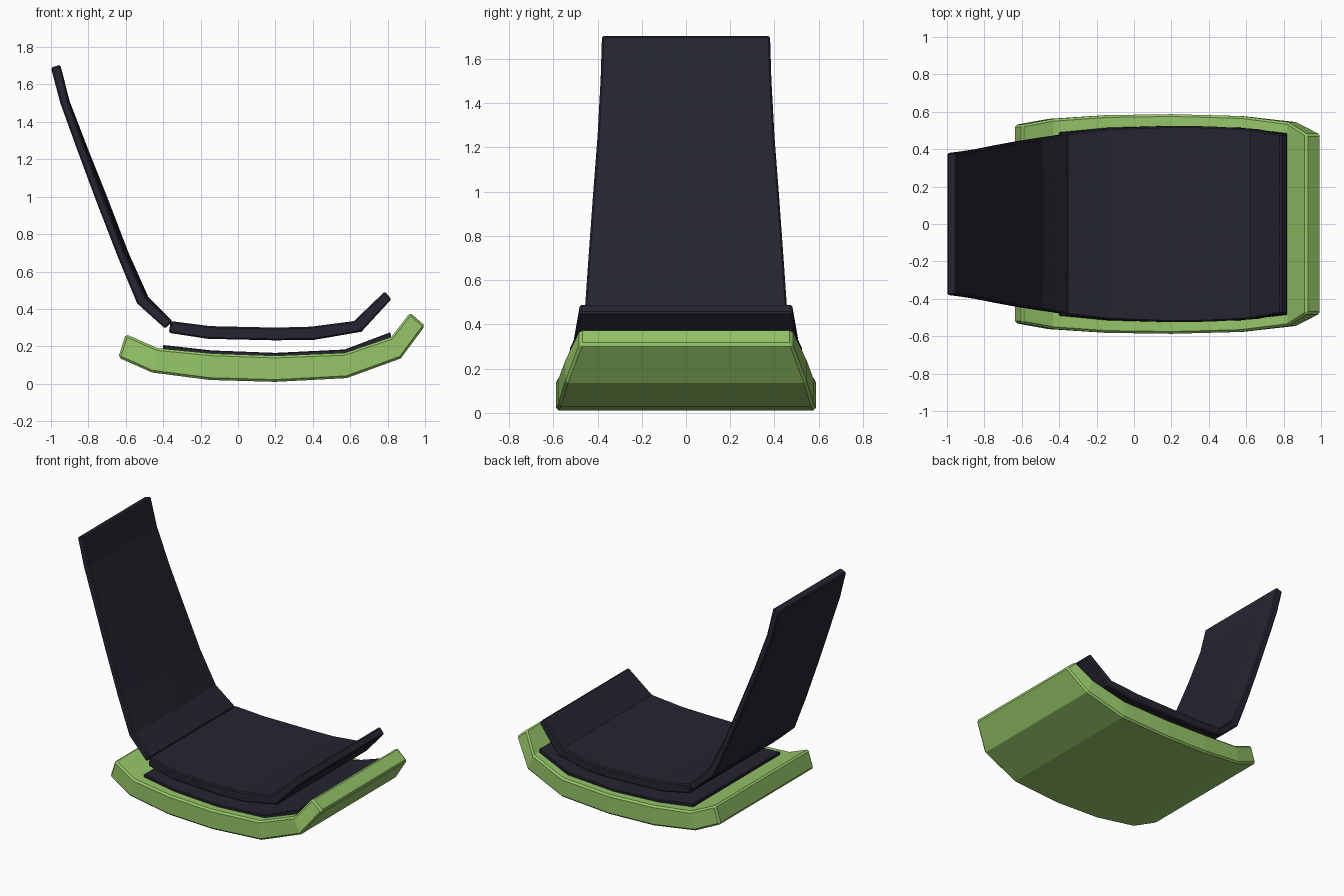
import bpy, bmesh
from mathutils import Vector


def material(name, colour):
    m = bpy.data.materials.new(name)
    m.diffuse_color = (*colour, 1.0)
    return m


green = material("leaf_green", (0.305, 0.565, 0.14))
dark = material("dark_slate", (0.018, 0.018, 0.03))

COLUMNS = (-1.0, -0.6, 0.0, 0.6, 1.0)


def curved_slab(name, stations, mat, bevel):
    """Loft a slab along x. Station: lower x, z, upper x, z, half width, forward bow."""
    bm = bmesh.new()
    rings = []
    for bx, bz, tx, tz, half, bow in stations:
        up = Vector((tx - bx, 0, tz - bz)).normalized()
        low, top = [], []
        for c in COLUMNS:
            shift = up * bow * (1 - c * c)
            low.append(bm.verts.new(Vector((bx, c * half, bz)) + shift))
            # upper edge sits back by the bow so the middle reaches the profile
            top.append(bm.verts.new(Vector((tx, c * half, tz)) + shift - up * bow))
        rings.append(low + top[::-1])
    n = len(rings[0])
    for a, b in zip(rings, rings[1:]):
        for i in range(n):
            j = (i + 1) % n
            bm.faces.new((a[i], a[j], b[j], b[i]))
    k = len(COLUMNS)
    for r in (rings[0], rings[-1]):
        for i in range(k - 1):
            bm.faces.new((r[i], r[i + 1], r[n - 2 - i], r[n - 1 - i]))
    bmesh.ops.recalc_face_normals(bm, faces=bm.faces)
    mesh = bpy.data.meshes.new(name)
    bm.to_mesh(mesh)
    bm.free()
    mesh.materials.append(mat)
    obj = bpy.data.objects.new(name, mesh)
    bpy.context.collection.objects.link(obj)
    mod = obj.modifiers.new("edge_chamfer", "BEVEL")
    mod.width = bevel
    mod.segments = 1
    mod.limit_method = "ANGLE"
    mod.angle_limit = 0.9
    return obj


# Curved rocker base with an upturned front lip
curved_slab("base", [
    (-0.64, 0.14, -0.60, 0.265, 0.53, 0),
    (-0.46, 0.06, -0.43, 0.19, 0.562, 0),
    (-0.15, 0.02, -0.14, 0.162, 0.582, 0),
    (0.20, 0.01, 0.20, 0.15, 0.587, 0),
    (0.58, 0.03, 0.57, 0.165, 0.577, 0),
    (0.87, 0.135, 0.82, 0.25, 0.545, 0),
    (1.00, 0.31, 0.92, 0.38, 0.48, 0),
], green, 0.012)

# Thin liner resting on the base
curved_slab("base_pad", [
    (-0.40, 0.175, -0.40, 0.207, 0.49, 0),
    (-0.14, 0.15, -0.14, 0.178, 0.515, 0),
    (0.20, 0.14, 0.20, 0.165, 0.525, 0),
    (0.57, 0.155, 0.57, 0.183, 0.515, 0),
    (0.82, 0.24, 0.815, 0.275, 0.485, 0),
], dark, 0.004)

# Seat with raised front edge
curved_slab("seat", [
    (-0.37, 0.272, -0.36, 0.335, 0.485, 0),
    (-0.16, 0.24, -0.15, 0.308, 0.51, 0),
    (0.20, 0.232, 0.20, 0.30, 0.525, 0),
    (0.41, 0.235, 0.39, 0.305, 0.522, 0),
    (0.66, 0.278, 0.62, 0.335, 0.508, 0),
    (0.82, 0.452, 0.785, 0.493, 0.48, 0),
], dark, 0.008)

# Tall backrest, narrowing upward
curved_slab("backrest", [
    (-0.39, 0.295, -0.35, 0.335, 0.48, 0.005),
    (-0.54, 0.43, -0.48, 0.465, 0.458, 0.012),
    (-0.64, 0.67, -0.585, 0.70, 0.442, 0.02),
    (-0.76, 0.98, -0.70, 1.00, 0.42, 0.02),
    (-0.86, 1.25, -0.80, 1.25, 0.40, 0.015),
    (-0.95, 1.50, -0.90, 1.51, 0.386, 0.005),
    (-1.00, 1.69, -0.95, 1.706, 0.38, 0),
], dark, 0.008)
